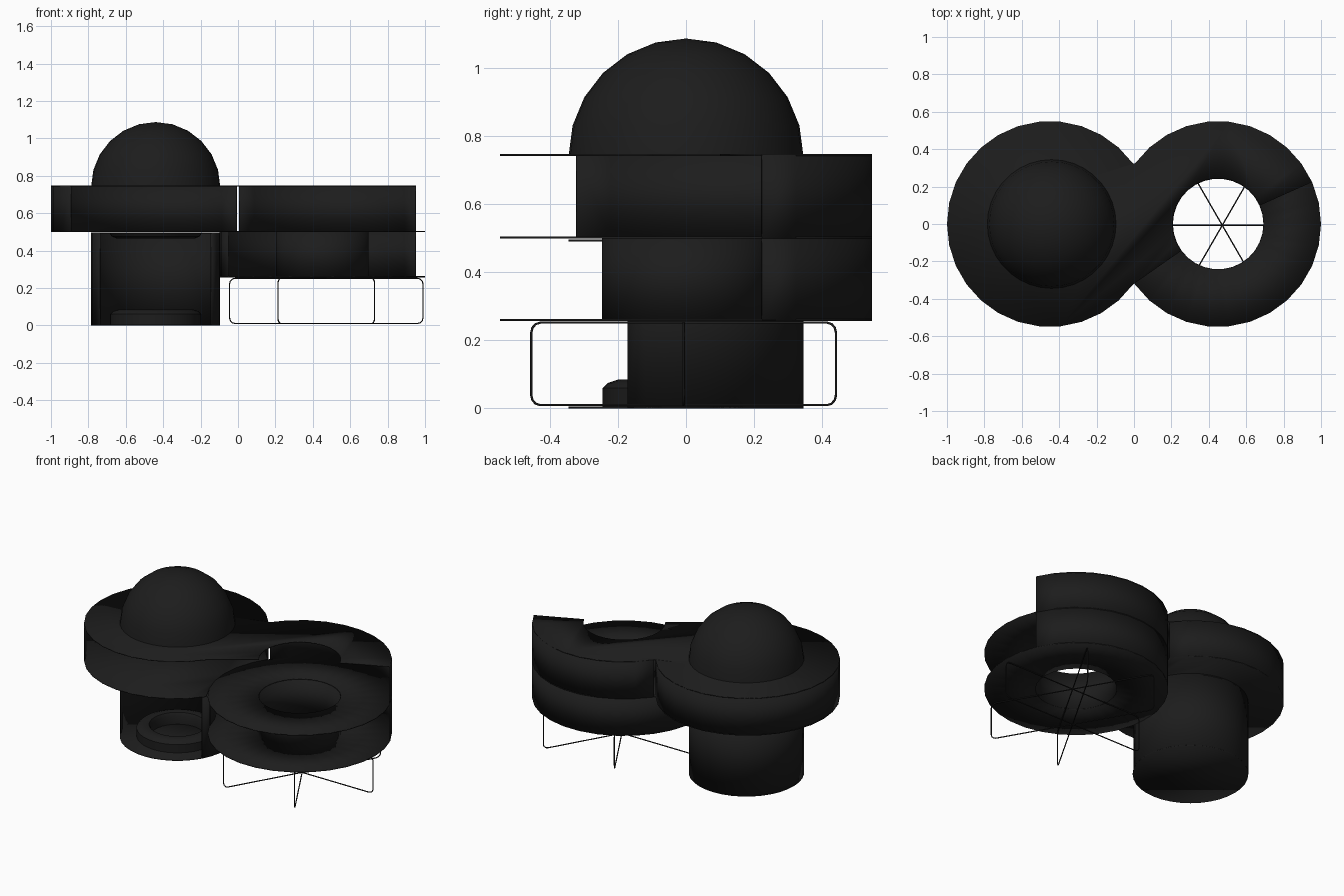
import bpy, bmesh, math
from math import cos, sin, radians, pi

if "Cube" in bpy.data.objects:
    bpy.data.objects.remove(bpy.data.objects["Cube"])

L, R = (-0.45, 0.0), (0.45, 0.0)      # centres of the two round decks
CORE = (-0.44, 0.0)                   # centre of the entrance drum and dome
RO, RI, RC = 0.55, 0.245, 0.345
T = 0.006                             # sheet thickness

black = bpy.data.materials.new("black_finish")
black.diffuse_color = (0.012, 0.012, 0.012, 1)
black.use_nodes = True
black.node_tree.nodes["Principled BSDF"].inputs["Base Color"].default_value = black.diffuse_color


def arc(c, r, a0, a1, step=12):
    n = max(1, round(abs(a1 - a0) / step))
    return [(c[0] + r * cos(radians(a0 + (a1 - a0) * i / n)),
             c[1] + r * sin(radians(a0 + (a1 - a0) * i / n))) for i in range(n + 1)]


def make(name, verts, faces, thick=T):
    me = bpy.data.meshes.new(name)
    me.from_pydata(verts, [], faces)
    bm = bmesh.new()
    bm.from_mesh(me)
    bmesh.ops.remove_doubles(bm, verts=bm.verts, dist=0.0002)
    bmesh.ops.recalc_face_normals(bm, faces=bm.faces)
    bm.to_mesh(me)
    bm.free()
    me.shade_smooth()
    me.set_sharp_from_angle(angle=radians(30))
    me.materials.append(black)
    ob = bpy.data.objects.new(name, me)
    bpy.context.collection.objects.link(ob)
    if thick:
        m = ob.modifiers.new("thickness", 'SOLIDIFY')
        m.thickness, m.offset = thick, 0
    return ob


def sheet(name, outline, z):
    return make(name, [(x, y, z) for x, y in outline], [list(range(len(outline)))])


def strip(name, a, b, za, zb):
    n = len(a)
    verts = [(x, y, za) for x, y in a] + [(x, y, zb) for x, y in b]
    return make(name, verts, [(i, i + 1, n + i + 1, n + i) for i in range(n - 1)])


def wall(name, c, r, a0, a1, z0, z1, step=12):
    p = arc(c, r, a0, a1, step)
    return strip(name, p, p, z0, z1)


def lathe(name, c, profile, seg=36):
    n = len(profile)
    verts = [(c[0] + r * cos(2 * pi * s / seg), c[1] + r * sin(2 * pi * s / seg), z)
             for s in range(seg) for r, z in profile]
    faces = [(s * n + i, (s + 1) % seg * n + i, (s + 1) % seg * n + i + 1, s * n + i + 1)
             for s in range(seg) for i in range(n - 1)]
    return make(name, verts, faces, 0)


# Roof: full left disc plus a ring sector sweeping round the back of the well
sheet("roof", arc(L, RO, 36, 324) + arc(R, RI, 216, 24) + arc(R, RO, 24, 144), 0.745)

# Middle deck: left crescent and right ring with open well
sheet("middle_deck_left", arc(L, RO, 36, 324) + arc(R, RO, 216, 144)[1:-1], 0.502)
for name, z in (("middle_deck_ring", 0.502), ("lower_deck_ring", 0.26)):
    strip(name, arc(R, RI, 0, 360), arc(R, RO, 0, 360), z, z)

# Curved outer walls and the well lining
wall("upper_wall_left", L, RO - 0.003, 36, 216, 0.5, 0.745)
wall("upper_wall_right", R, RO - 0.003, 24, 144, 0.5, 0.745)
wall("lower_wall_right", R, RO - 0.003, 24, 204, 0.26, 0.5)
wall("well_lining", R, RI, 0, 360, 0.26, 0.5)

# Entrance drum, open at the front, with floor and ceiling
wall("drum_wall", CORE, RC - 0.003, -30, 210, 0.003, 0.497, 10)
sheet("drum_floor", arc(CORE, RC, 0, 350, 10), 0.003)
sheet("drum_ceiling", arc(CORE, RC, 0, 350, 10), 0.493)

# Dome on the roof
lathe("dome", CORE, [(RC * cos(radians(a)), 0.742 + RC * sin(radians(a)))
                     for a in range(0, 91, 15)])

# Ring bench on the drum floor and shallow ring under its ceiling
lathe("ring_bench", CORE, [(0.245, 0.005), (0.245, 0.06), (0.23, 0.075), (0.2, 0.085),
                           (0.17, 0.08), (0.16, 0.06), (0.16, 0.005)])
lathe("ceiling_ring", CORE, [(0.245, 0.49), (0.235, 0.475), (0.21, 0.465),
                             (0.17, 0.465), (0.16, 0.49)])


# Three crossed wire frames holding up the right decks
def wire_frame(name, angle, w=0.517, z0=0.01, z1=0.252, r=0.03):
    cu = bpy.data.curves.new(name, 'CURVE')
    cu.dimensions = '3D'
    cu.bevel_depth = 0.0035
    cu.bevel_resolution = 1
    pts = (arc((w - r, z1 - r), r, 0, 90, 30) + arc((r - w, z1 - r), r, 90, 180, 30)
           + arc((r - w, z0 + r), r, 180, 270, 30) + arc((w - r, z0 + r), r, 270, 360, 30))
    sp = cu.splines.new('POLY')
    sp.points.add(len(pts) - 1)
    for p, (u, z) in zip(sp.points, pts):
        p.co = (u, 0, z, 1)
    sp.use_cyclic_u = True
    cu.materials.append(black)
    ob = bpy.data.objects.new(name, cu)
    ob.location = (0.472, -0.007, 0)
    ob.rotation_euler.z = radians(angle)
    bpy.context.collection.objects.link(ob)


for i in range(3):
    wire_frame(f"support_frame_{i + 1}", 60 * i)
